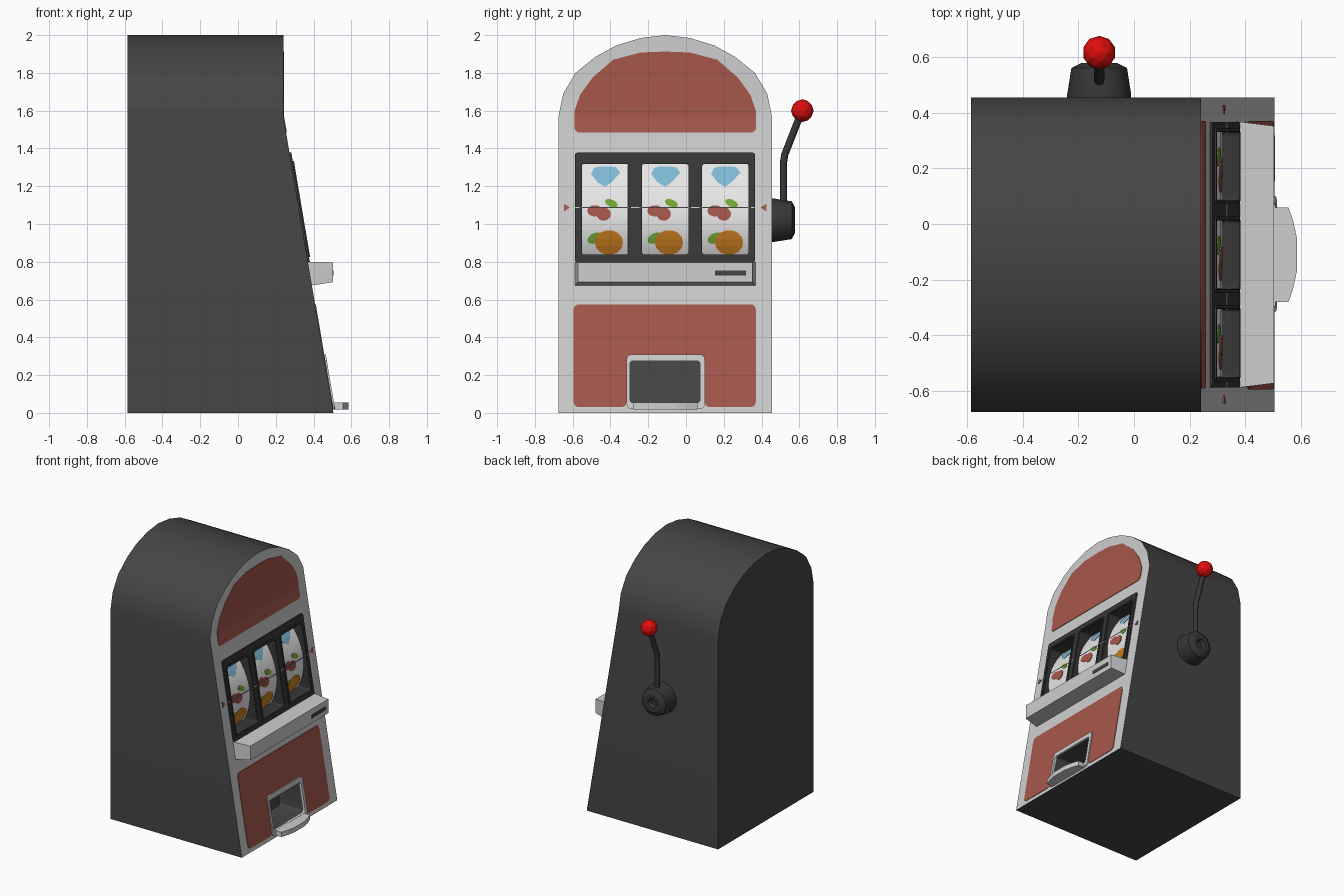
import bpy, bmesh, math
from mathutils import Vector

if "Cube" in bpy.data.objects:
    bpy.data.objects.remove(bpy.data.objects["Cube"])

def mat(name, r, g, b):
    m = bpy.data.materials.new(name)
    m.diffuse_color = (r, g, b, 1)
    m.use_nodes = True
    m.node_tree.nodes["Principled BSDF"].inputs["Base Color"].default_value = m.diffuse_color
    return m

DARK = mat("dark grey", .060, .060, .060)
BLACK = mat("charcoal", .038, .038, .040)
LIGHT = mat("light grey", .62, .62, .62)
WHITE = mat("reel white", .88, .88, .88)
RED = mat("brick red", .38, .095, .070)
BALL = mat("bright red", .75, .004, .004)
BLUE = mat("sky blue", .21, .48, .66)
ORANGE = mat("orange", .60, .21, .015)
GREEN = mat("leaf green", .17, .39, .035)

CY = -0.11          # centre line of the cabinet
BEND = 1.57         # the front is upright above this height and slopes below

def face_x(z):
    return .24 + .265 * max(0, BEND - z) / BEND

def reel_x(z):
    return face_x(z) - .014 - .085 * ((z - 1.08) / .25) ** 2

REEL_CUTS = [.80 + .04 * i for i in range(1, 14)]

def finish(name, bm, m, smooth=None):
    bmesh.ops.recalc_face_normals(bm, faces=bm.faces)
    me = bpy.data.meshes.new(name)
    bm.to_mesh(me)
    bm.free()
    me.materials.append(m)
    ob = bpy.data.objects.new(name, me)
    bpy.context.collection.objects.link(ob)
    if smooth:
        smooth_by_angle(ob, smooth)
    return ob

def smooth_by_angle(ob, deg):
    bpy.ops.object.select_all(action='DESELECT')
    ob.select_set(True)
    bpy.context.view_layer.objects.active = ob
    bpy.ops.object.shade_smooth_by_angle(angle=math.radians(deg))

def prism(name, pts, d0, d1, m, base=face_x, cuts=(BEND,), back=None, smooth=None):
    """Extrude a (y, z) outline along x, then bend it onto the surface base(z)."""
    bm = bmesh.new()
    a = [bm.verts.new((d0, y, z)) for y, z in pts]
    b = [bm.verts.new((d1, y, z)) for y, z in pts]
    bm.faces.new(a[::-1])
    bm.faces.new(b)
    for i in range(len(pts)):
        j = (i + 1) % len(pts)
        bm.faces.new((a[i], a[j], b[j], b[i]))
    zs = [p[1] for p in pts]
    for c in cuts:
        if min(zs) < c < max(zs):
            bmesh.ops.bisect_plane(bm, geom=bm.verts[:] + bm.edges[:] + bm.faces[:],
                                   dist=1e-5, plane_co=(0, 0, c), plane_no=(0, 0, 1))
    for v in bm.verts:
        if back is not None and v.co.x < (d0 + d1) / 2:
            v.co.x = back
        else:
            v.co.x += base(v.co.z)
    return finish(name, bm, m, smooth)

def rounded(pts, r, n=3):
    out = []
    for i, p in enumerate(pts):
        p = Vector(p)
        a, b = Vector(pts[i - 1]), Vector(pts[(i + 1) % len(pts)])
        a, b = p + (a - p).normalized() * r, p + (b - p).normalized() * r
        for k in range(n + 1):
            t = k / n
            out.append(tuple(a * (1 - t) ** 2 + p * 2 * t * (1 - t) + b * t * t))
    return out

def rect(y0, y1, z0, z1):
    return [(y0, z0), (y1, z0), (y1, z1), (y0, z1)]

def ellipse(y, z, ry, rz, tilt=0, n=14):
    c, s = math.cos(tilt), math.sin(tilt)
    out = []
    for i in range(n):
        u, v = ry * math.cos(2 * math.pi * i / n), rz * math.sin(2 * math.pi * i / n)
        out.append((y + u * c - v * s, z + u * s + v * c))
    return out

def mirrored(half):
    """Right half listed from bottom to the top centre."""
    return [(CY + h, z) for h, z in half] + [(CY - h, z) for h, z in half[::-1] if h > 0]

def cut(ob, cutters):
    bpy.context.view_layer.objects.active = ob
    for c in cutters:
        md = ob.modifiers.new("cut", 'BOOLEAN')
        md.operation, md.solver, md.object = 'DIFFERENCE', 'EXACT', c
        bpy.ops.object.modifier_apply(modifier=md.name)
        bpy.data.objects.remove(c)

# cabinet with arched top, reel recess and payout recess
arch = [(.565, 0), (.565, BEND), (.54, 1.69), (.475, 1.80), (.37, 1.885),
        (.26, 1.945), (.13, 1.985), (0, 2)]
cabinet = prism("cabinet", mirrored(arch), -.5, 0, DARK, back=-.585)
chute = rounded(rect(-.296, .074, .055, .275), .015)
cut(cabinet, [prism("reel_cutter", rect(-.58, .36, .81, 1.37), -.16, .05, DARK),
              prism("chute_cutter", chute, -.20, .05, DARK)])
cabinet.data.materials.clear()
cabinet.data.materials.append(DARK)
cabinet.data.materials.append(LIGHT)
for p in cabinet.data.polygons:
    on_front = p.normal.x > .5 and abs(p.center.x - face_x(p.center.z)) < .005
    p.material_index = 1 if on_front else 0
smooth_by_angle(cabinet, 35)

# red front panels
top = [(.465, 1.485), (.48, 1.50), (.48, 1.60), (.45, 1.685), (.385, 1.775),
       (.275, 1.87), (.13, 1.908), (0, 1.913)]
prism("top_panel", mirrored(top), -.002, .004, RED)
prism("lower_panel", rounded([(-.595, .03), (-.315, .03), (-.315, .31), (.10, .31), (.10, .03),
                              (.37, .03), (.37, .575), (-.595, .575)], .03), -.002, .004, RED)

# payout chute rim and tray
rim = prism("chute_rim", rounded(rect(-.315, .10, .02, .31), .03), -.004, .012, LIGHT)
cut(rim, [prism("rim_cutter", chute, -.1, .1, LIGHT)])
bm = bmesh.new()
outline = [(.45, .17), (.555, .17), (.572, .12), (.585, .06)]
outline = [(x, CY + h) for x, h in outline] + [(x, CY - h) for x, h in outline[::-1]]
f = bm.faces.new([bm.verts.new((x, y, .018)) for x, y in outline])
ext = bmesh.ops.extrude_face_region(bm, geom=[f])
bmesh.ops.translate(bm, vec=(0, 0, .036), verts=[v for v in ext["geom"] if isinstance(v, bmesh.types.BMVert)])
finish("payout_tray", bm, LIGHT)

# reel window frame
WINDOWS = [CY - .318, CY, CY + .318]
frame = prism("window_frame", rounded(rect(-.588, .366, .797, 1.378), .015), -.14, .010, BLACK)
cut(frame, [prism("window_cutter", rounded(rect(c - .123, c + .123, .838, 1.318), .015),
                  -.3, .1, BLACK) for c in WINDOWS])
# shallow stepped lip around every window
for c in WINDOWS:
    lip = prism("window_lip", rounded(rect(c - .137, c + .137, .824, 1.334), .02), 0, .016, BLACK)
    cut(lip, [prism("lip_cutter", rounded(rect(c - .125, c + .125, .836, 1.320), .015), -.1, .1, BLACK)])

# reels with fruit symbols
def symbol(name, pts, m, lift=.003):
    prism(name, pts, -.002, lift, m, reel_x, REEL_CUTS)

for c in WINDOWS:
    prism("reel", rect(c - .122, c + .122, .80, 1.36), -.03, 0, WHITE, reel_x, REEL_CUTS, smooth=30)
    symbol("gem", [(c + y, z) for y, z in [(0, 1.197), (.035, 1.222), (.08, 1.272), (.06, 1.300),
           (.02, 1.305), (-.03, 1.305), (-.06, 1.296), (-.075, 1.265), (-.04, 1.22)]], BLUE)
    symbol("cherry", ellipse(c - .055, 1.07, .04, .03), RED)
    symbol("cherry", ellipse(c - .008, 1.053, .038, .036), RED, .004)
    symbol("cherry_leaf", ellipse(c + .033, 1.11, .036, .019, -.4), GREEN)
    symbol("orange_leaf", ellipse(c - .055, .925, .042, .026, .5), GREEN)
    symbol("orange_fruit", ellipse(c + .02, .902, .075, .066), ORANGE, .004)

# pay line and its pointers
prism("pay_line", rect(-.588, .366, 1.084, 1.090), .012, .014, LIGHT)
for s in (-1, 1):
    prism("pay_pointer", [(CY + s * .505, 1.087), (CY + s * .535, 1.107), (CY + s * .535, 1.067)],
          -.002, .005, RED)

# coin ledge with slot
bm = bmesh.new()
for s in (-1, 1):
    for x, h, z in [(.33, .478, .80), (.375, .478, .80), (.393, .478, .675), (.33, .478, .675),
                    (.503, .462, .797), (.503, .462, .692)]:
        bm.verts.new((x, CY + s * h, z))
bmesh.ops.convex_hull(bm, input=bm.verts)
finish("coin_ledge", bm, LIGHT)
prism("coin_slot", rect(.153, .317, .728, .754), 0, .006, DARK, base=lambda z: .50)

# lever hub, turned around the y axis
LX, LZ, N = -.125, 1.02, 16
bm = bmesh.new()
rings = []
for r, y in [(.115, .45), (.115, .465), (.100, .56), (.065, .578), (.035, .578), (.022, .558)]:
    rings.append([bm.verts.new((LX + r * math.cos(2 * math.pi * i / N), y,
                                LZ + r * math.sin(2 * math.pi * i / N))) for i in range(N)])
for a, b in zip(rings, rings[1:]):
    for i in range(N):
        bm.faces.new((a[i], a[(i + 1) % N], b[(i + 1) % N], b[i]))
bm.faces.new(rings[0])
bm.faces.new(rings[-1])
finish("lever_hub", bm, BLACK, 25)

# bent lever rod
cu = bpy.data.curves.new("lever_rod", 'CURVE')
cu.dimensions, cu.bevel_depth, cu.bevel_resolution, cu.use_fill_caps = '3D', .019, 2, True
path = [(.517, 1.03), (.517, 1.33), (.522, 1.365), (.61, 1.59)]
sp = cu.splines.new('POLY')
sp.points.add(len(path) - 1)
for p, (y, z) in zip(sp.points, path):
    p.co = (LX, y, z, 1)
cu.materials.append(BLACK)
rod = bpy.data.objects.new("lever_rod", cu)
bpy.context.collection.objects.link(rod)
bpy.ops.object.select_all(action='DESELECT')
rod.select_set(True)
bpy.context.view_layer.objects.active = rod
bpy.ops.object.convert(target='MESH')
smooth_by_angle(rod, 50)

# faceted lever knob
bm = bmesh.new()
bmesh.ops.create_icosphere(bm, subdivisions=2, radius=.06)
bmesh.ops.translate(bm, vec=(LX, .616, 1.60), verts=bm.verts)
finish("lever_knob", bm, BALL)
